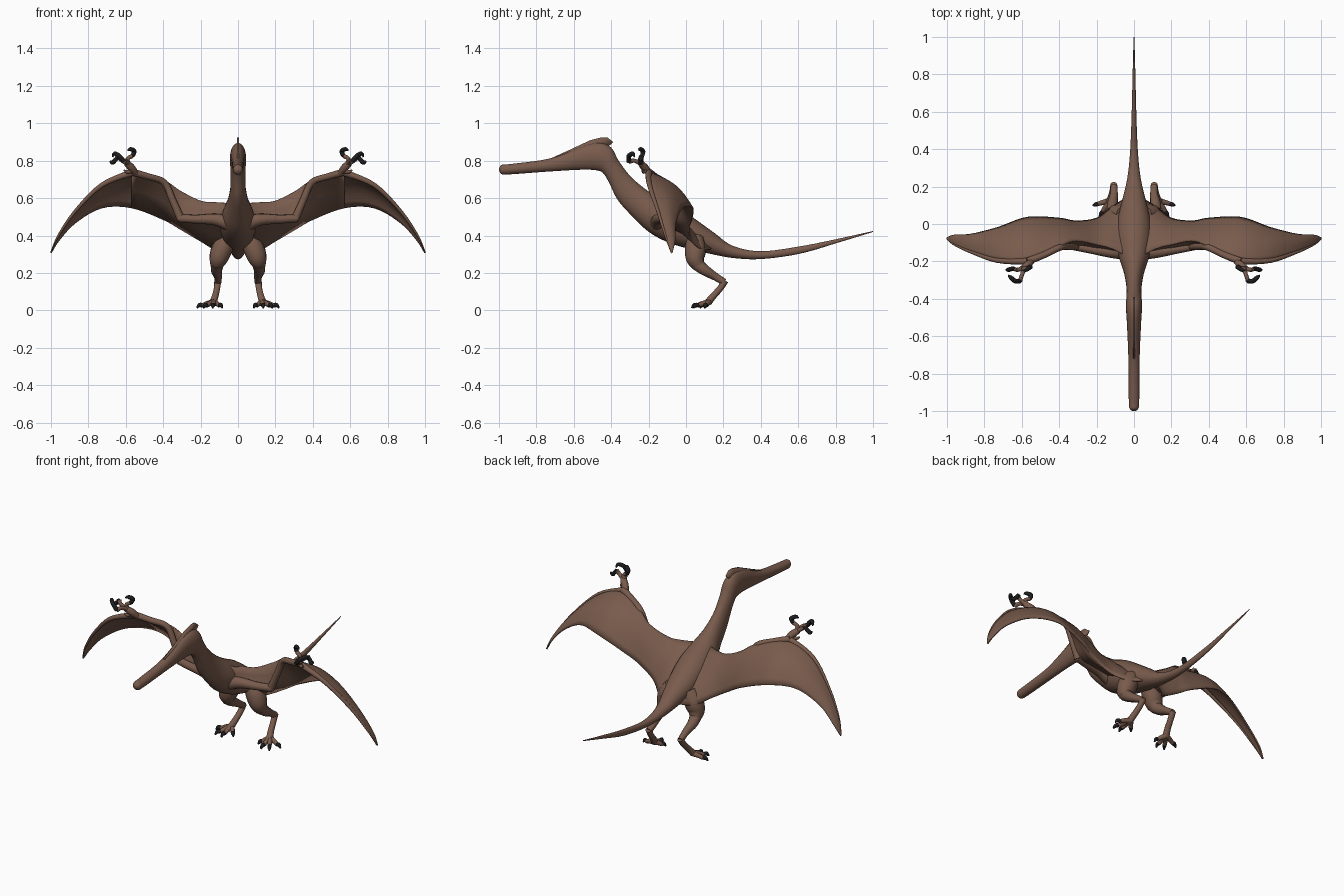
import bpy, bmesh, math
from mathutils import Vector

cube = bpy.data.objects.get("Cube")
if cube:
    bpy.data.objects.remove(cube, do_unlink=True)


def material(name, color):
    mat = bpy.data.materials.new(name)
    mat.use_nodes = True
    mat.diffuse_color = color
    mat.node_tree.nodes["Principled BSDF"].inputs["Base Color"].default_value = color
    return mat


SKIN = material("brown skin", (0.19, 0.105, 0.073, 1))
CLAW = material("black claw", (0.012, 0.012, 0.014, 1))


def spline(points, steps):
    """Smooth curve through tuples of any length."""
    out = []
    last = len(points) - 1
    for i in range(last):
        a, b = points[max(i - 1, 0)], points[i]
        c, d = points[i + 1], points[min(i + 2, last)]
        for s in range(steps):
            t = s / steps
            out.append(tuple(
                q + t * ((r - p) + t * ((2 * p - 5 * q + 4 * r - w) + t * (3 * q - p - 3 * r + w))) / 2
                for p, q, r, w in zip(a, b, c, d)))
    return out + [tuple(points[-1])]


def finish(bm, name, mat, mirror=False, thickness=0, angle=50):
    bmesh.ops.recalc_face_normals(bm, faces=bm.faces)
    mesh = bpy.data.meshes.new(name)
    bm.to_mesh(mesh)
    bm.free()
    mesh.materials.append(mat)
    obj = bpy.data.objects.new(name, mesh)
    bpy.context.collection.objects.link(obj)
    bpy.context.view_layer.objects.active = obj
    obj.select_set(True)
    bpy.ops.object.shade_smooth_by_angle(angle=math.radians(angle))
    obj.select_set(False)
    if thickness:
        mod = obj.modifiers.new("Thickness", "SOLIDIFY")
        mod.thickness, mod.offset = thickness, 0
    if mirror:
        obj.modifiers.new("Mirror", "MIRROR").use_mirror_merge = False
    return obj


def loft(name, rows, mat, closed=True, **options):
    """Skin a list of equal rows; closed rows become a capped tube."""
    bm = bmesh.new()
    grid = [[bm.verts.new(p) for p in row] for row in rows]
    n = len(grid[0])
    for r0, r1 in zip(grid, grid[1:]):
        for j in range(n if closed else n - 1):
            k = (j + 1) % n
            bm.faces.new((r0[j], r0[k], r1[k], r1[j]))
    if closed:
        bm.faces.new(grid[0])
        bm.faces.new(grid[-1])
    return finish(bm, name, mat, **options)


def tube(name, points, mat, steps=5, sides=12):
    """Mirrored round limb through (x, y, z, radius) points."""
    path = spline(points, steps)
    centres = [Vector(p[:3]) for p in path]
    rows, side = [], Vector((0.3, 0.5, 0.8))
    for i, c in enumerate(centres):
        d = (centres[min(i + 1, len(path) - 1)] - centres[max(i - 1, 0)]).normalized()
        side = (side - d * side.dot(d)).normalized()
        up = d.cross(side)
        rows.append([c + path[i][3] * (side * math.cos(a) + up * math.sin(a))
                     for a in (math.tau * j / sides for j in range(sides))])
    return loft(name, rows, mat, mirror=True)


# Beak, head, neck, trunk and tail: top y z, bottom y z, half width
outline = [
    (-.999, .76, -.999, .745, .010), (-.985, .778, -.985, .728, .024),
    (-.94, .782, -.94, .727, .028), (-.727, .812, -.72, .743, .030),
    (-.55, .878, -.55, .752, .037), (-.46, .895, -.47, .747, .042),
    (-.40, .870, -.44, .73, .043), (-.36, .80, -.41, .68, .040),
    (-.30, .72, -.365, .59, .041), (-.22, .65, -.29, .505, .055),
    (-.14, .60, -.20, .42, .082), (-.04, .55, -.10, .365, .095),
    (.06, .48, .01, .33, .085), (.15, .415, .13, .302, .060),
    (.25, .345, .25, .28, .035), (.40, .316, .40, .274, .020),
    (.61, .342, .61, .303, .012), (.82, .384, .82, .364, .007),
    (1, .424, 1, .419, .002)]
rings = []
for ty, tz, by, bz, w in spline(outline, 5):
    top, low = Vector((0, ty, tz)), Vector((0, by, bz))
    mid, half = (top + low) / 2, (top - low) / 2
    rings.append([mid + half * math.cos(a) + Vector((w * math.sin(a), 0, 0))
                  for a in (math.tau * j / 24 for j in range(24))])
loft("body", rings, SKIN)

# Thin crest along the skull
bm = bmesh.new()
crest = [(-.75, .80), (-.62, .859), (-.513, .909), (-.45, .925), (-.42, .924),
         (-.39, .90), (-.405, .885), (-.45, .85)]
bm.faces.new([bm.verts.new((0, y, z)) for y, z in crest])
finish(bm, "crest", SKIN, thickness=.012)

# Wing membrane: x, leading y z, trailing y z, camber
sections = [
    (.04, -.17, .57, .14, .33, .015), (.12, -.13, .575, .09, .325, .02),
    (.20, -.11, .583, .03, .37, .02), (.31, -.09, .637, .015, .435, .02),
    (.40, -.12, .695, .03, .485, .02), (.57, -.20, .735, .035, .548, .035),
    (.73, -.195, .668, -.02, .547, .03), (.87, -.15, .53, -.055, .467, .02),
    (.96, -.11, .40, -.06, .37, .01), (1, -.08, .31, -.074, .306, .001)]
span = spline(sections, 5)
rows = []
for x, ly, lz, ty, tz, camber in span:
    lead, trail = Vector((x, ly, lz)), Vector((x, ty, tz))
    bulge = Vector((0, .6, .8)) * camber
    rows.append([lead.lerp(trail, t) + bulge * math.sin(math.pi * t)
                 for t in (j / 8 for j in range(9))])
loft("wing_membrane", rows, SKIN, closed=False, mirror=True, thickness=.008)

# Inner wing underside, folded down over the arm: x, arm y z
folds = [(.04, -.17, .47), (.12, -.15, .485), (.20, -.135, .487), (.31, -.12, .50),
         (.40, -.125, .67), (.57, -.19, .725)]
rows = []
for (x, ly, lz, ty, tz, c), (ax, ay, az) in zip(span, spline(folds, 5)):
    lead, arm, trail = Vector((x, ly, lz)), Vector((x, ay, az)), Vector((x, ty, tz))
    rows.append([lead, lead.lerp(arm, .5) + Vector((0, .012, 0)), arm,
                 arm.lerp(trail, .5) + Vector((0, .01, .008)), trail])
loft("arm_web", rows, SKIN, closed=False, mirror=True, thickness=.006)

# Arm bones and the long wing finger along the leading edge
tube("upper_arm", [(.03, -.15, .46, .045), (.12, -.15, .485, .032),
                   (.22, -.137, .487, .024), (.315, -.12, .492, .022)], SKIN)
tube("forearm", [(.305, -.12, .485, .022), (.35, -.12, .59, .019),
                 (.395, -.125, .683, .018), (.48, -.165, .715, .018),
                 (.57, -.20, .74, .020)], SKIN)
tube("wing_finger", [(s[0], s[1], s[2], r) for s, r in
                     zip(sections[5:], (.018, .013, .009, .006, .002))], SKIN)

# Hand with three short fingers and curled claws
tube("palm", [(.545, -.195, .73, .016), (.57, -.22, .762, .021), (.595, -.24, .785, .017)], SKIN)
tube("thumb_spur", [(.56, -.21, .75, .014), (.59, -.225, .74, .010), (.61, -.235, .75, .004)], SKIN)
palm = (.585, -.235, .78, .014)
fingers = {
    "inner": [(.59, -.24, .81, .011), (.565, -.235, .825, .012), (.555, -.23, .85, .013),
              (.575, -.245, .862, .011), (.59, -.25, .855, .004)],
    "middle": [(.625, -.245, .805, .011), (.64, -.24, .823, .012), (.655, -.24, .805, .012),
               (.672, -.245, .79, .012), (.685, -.245, .80, .004)],
    "front": [(.60, -.275, .80, .011), (.61, -.305, .795, .013), (.635, -.305, .825, .013),
              (.66, -.285, .838, .011), (.67, -.275, .82, .004)]}
for name, pts in fingers.items():
    tube(name + "_finger", [palm, pts[0], pts[1]], SKIN, 4, 8)
    tube(name + "_finger_claw", pts[1:], CLAW, 4, 8)

# Legs: bulky thigh, shin running back, foot bone running forward
tube("thigh", [(.055, .05, .385, .045), (.085, .05, .33, .056),
               (.105, .05, .275, .050), (.115, .07, .235, .032)], SKIN)
tube("shin", [(.11, .055, .25, .036), (.115, .10, .215, .030),
              (.107, .16, .178, .021), (.108, .205, .15, .019)], SKIN)
tube("foot_bone", [(.108, .208, .158, .019), (.112, .185, .12, .017),
                   (.122, .145, .075, .018), (.132, .12, .045, .020)], SKIN)

# Splayed toes, each with a dark claw
toes = {"first": (.085, .075), "second": (.135, .03), "third": (.185, .04), "fourth": (.22, .10)}
ankle = Vector((.13, .125, .045))
for name, (x, y) in toes.items():
    tip = Vector((x, y, .012))
    bend, root = ankle.lerp(tip, .4), ankle.lerp(tip, .68)
    bend.z, root.z = .036, .026
    tube(name + "_toe", [(*ankle, .017), (*bend, .014), (*root, .012)], SKIN, 4, 8)
    peak = root.lerp(tip, .5)
    peak.z = .028
    tube(name + "_toe_claw", [(*root, .011), (*peak, .012), (*tip, .004)], CLAW, 4, 8)
